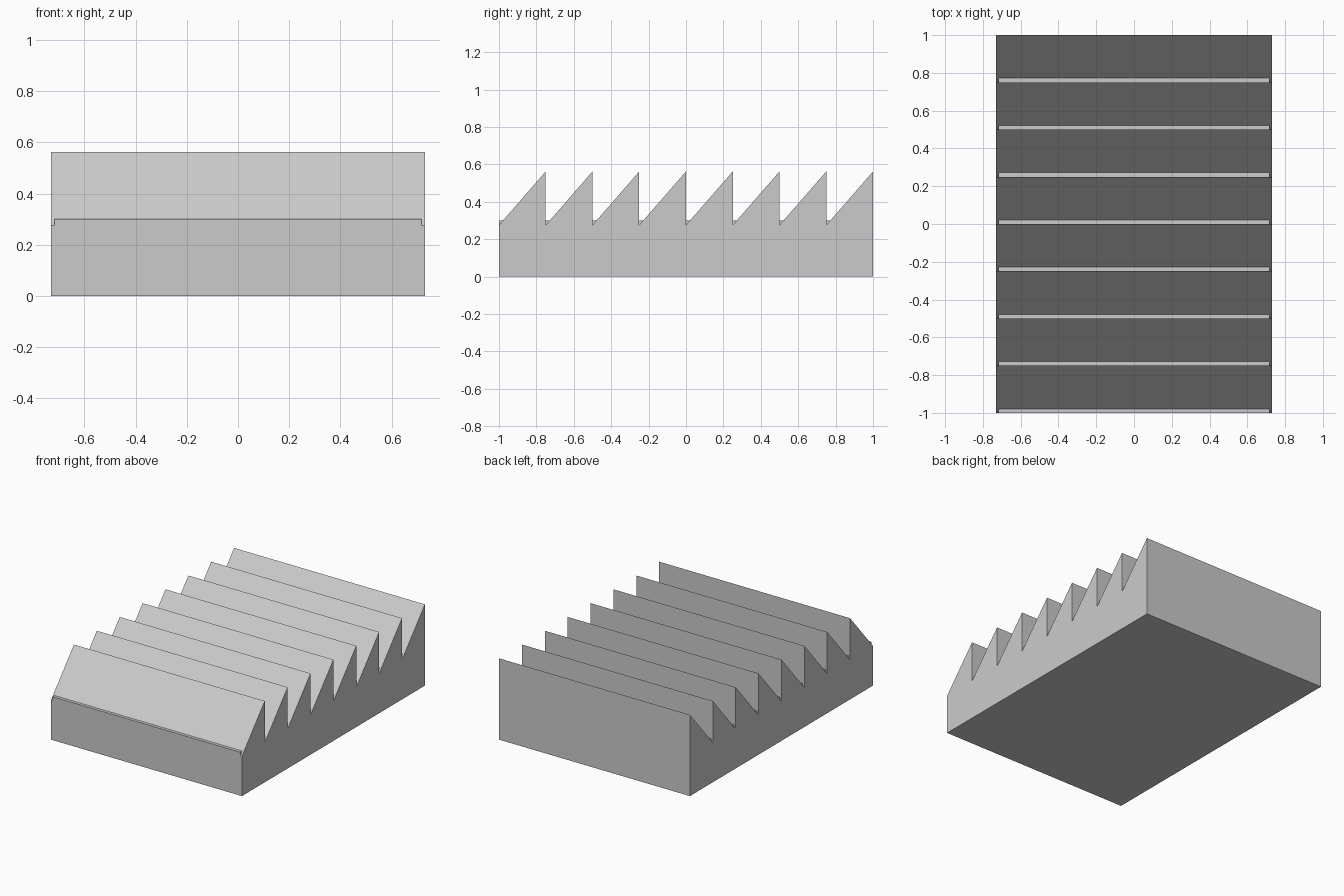
import bpy, bmesh

if "Cube" in bpy.data.objects:
    bpy.data.objects.remove(bpy.data.objects["Cube"])

HALF_W, TEETH, PITCH = 0.73, 8, 0.25
VALLEY, PEAK = 0.275, 0.562


def extrude_profile(name, profile, half_width):
    """Extrude a closed (y, z) profile along x."""
    bm = bmesh.new()
    face = bm.faces.new([bm.verts.new((-half_width, y, z)) for y, z in profile])
    ext = bmesh.ops.extrude_face_region(bm, geom=[face])
    verts = [g for g in ext["geom"] if isinstance(g, bmesh.types.BMVert)]
    bmesh.ops.translate(bm, verts=verts, vec=(2 * half_width, 0, 0))
    bmesh.ops.recalc_face_normals(bm, faces=bm.faces)
    mesh = bpy.data.meshes.new(name)
    bm.to_mesh(mesh)
    bm.free()
    obj = bpy.data.objects.new(name, mesh)
    bpy.context.collection.objects.link(obj)
    return obj


# Hall with sawtooth roof
profile = [(1, 0), (-1, 0)]
for i in range(TEETH):
    y = -1 + i * PITCH
    profile += [(y, VALLEY), (y + PITCH, PEAK)]
extrude_profile("sawtooth_hall", profile, HALF_W)

# Flat gutter strips in the roof valleys
for i in range(TEETH):
    y = -1 + i * PITCH
    extrude_profile(f"valley_gutter_{i + 1}",
                    [(y, VALLEY), (y + 0.025, VALLEY), (y + 0.025, 0.30), (y, 0.30)],
                    0.718)
